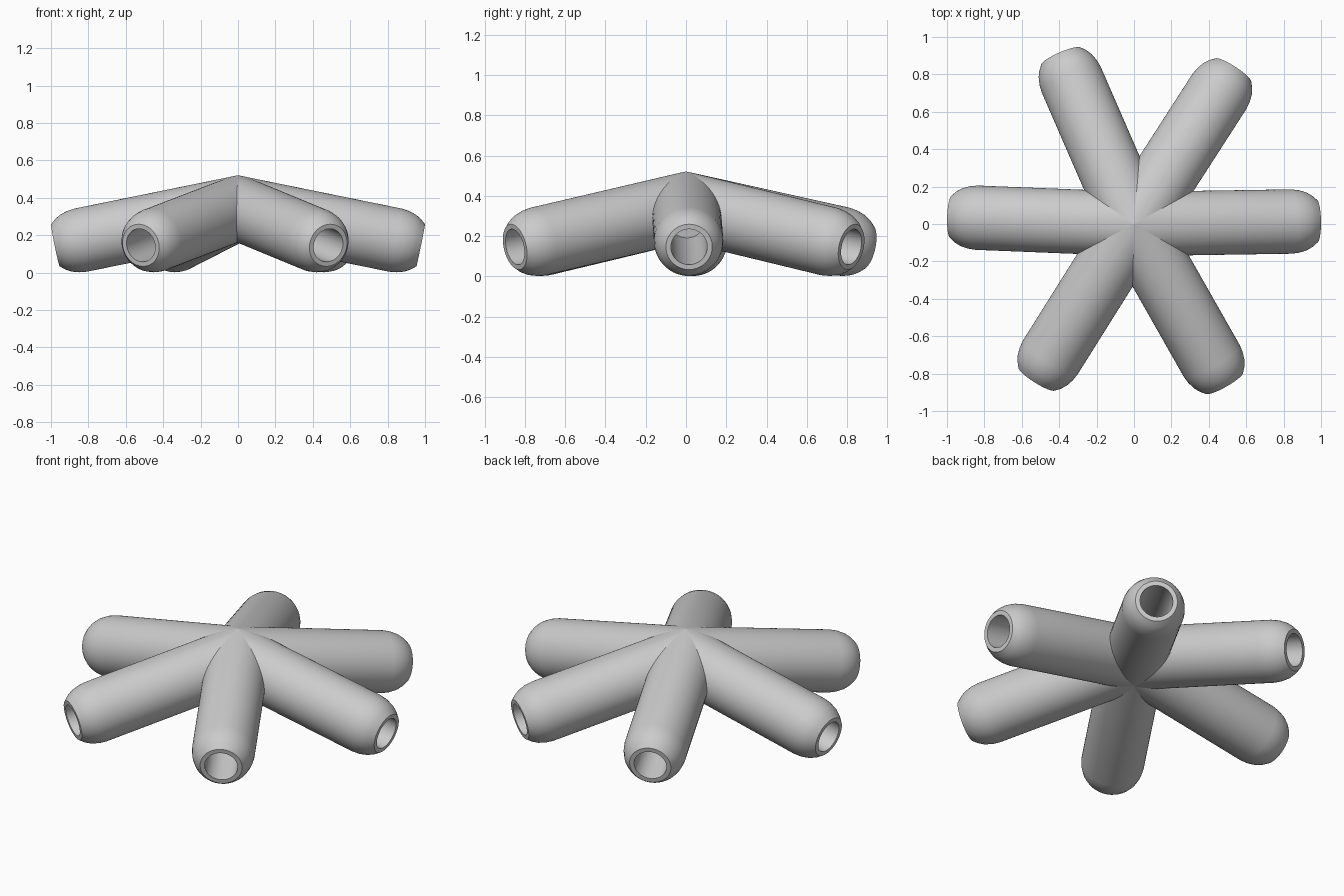
import bpy, bmesh, math
from mathutils import Matrix, Vector

cube = bpy.data.objects.get("Cube")
if cube:
    bpy.data.objects.remove(cube, do_unlink=True)

HUB_Z = 0.345
DROOP = math.radians(11.5)
SIDES = 64
ARMS = [("right_arm_front", 237.9), ("left_arm_front", 299.6), ("left_arm_middle", 0.9),
        ("left_arm_back", 57.2), ("right_arm_back", 113.5), ("right_arm_middle", 177.7)]

# Distance along the arm and radius: outer wall, rounded tip, rim, bore, bore floor
PROFILE = [(-0.2, 0.172), (0.86, 0.172), (0.9, 0.167), (0.94, 0.155), (0.97, 0.138),
           (0.997, 0.115), (0.997, 0.09), (0.33, 0.09)]

grey = bpy.data.materials.new("light_grey")
grey.use_nodes = True
colour = (0.6, 0.6, 0.6, 1)
grey.diffuse_color = colour
grey.node_tree.nodes["Principled BSDF"].inputs["Base Color"].default_value = colour


def clip(bm, angle, side):
    """Cut along the vertical plane at this angle so neighbouring arms meet in a mitre."""
    normal = Vector((-math.sin(angle), math.cos(angle), 0)) * side
    bmesh.ops.bisect_plane(bm, geom=bm.verts[:] + bm.edges[:] + bm.faces[:],
                           plane_co=(0, 0, 0), plane_no=normal, clear_outer=True)


def make_arm(name, before, angle, after):
    bm = bmesh.new()
    # Revolve the tube profile around its own axis
    rings = []
    for along, radius in PROFILE:
        turns = [2 * math.pi * i / SIDES for i in range(SIDES)]
        rings.append([bm.verts.new((along, radius * math.cos(t), radius * math.sin(t)))
                      for t in turns])
    for a, b in zip(rings, rings[1:]):
        for i in range(SIDES):
            j = (i + 1) % SIDES
            bm.faces.new((a[i], a[j], b[j], b[i]))
    bm.faces.new(rings[-1])
    bmesh.ops.recalc_face_normals(bm, faces=bm.faces)
    # Tilt down, swing into place, then mitre against both neighbours
    place = (Matrix.Translation((0, 0, HUB_Z)) @ Matrix.Rotation(angle, 4, "Z")
             @ Matrix.Rotation(DROOP, 4, "Y"))
    bm.transform(place)
    clip(bm, (before + angle) / 2, -1)
    clip(bm, (angle + after) / 2, 1)
    mesh = bpy.data.meshes.new(name)
    bm.to_mesh(mesh)
    bm.free()
    mesh.materials.append(grey)
    obj = bpy.data.objects.new(name, mesh)
    bpy.context.collection.objects.link(obj)
    return obj


# Six arms around the hub
bpy.ops.object.select_all(action="DESELECT")
for i, (name, degrees) in enumerate(ARMS):
    before = degrees - (degrees - ARMS[i - 1][1]) % 360
    after = degrees + (ARMS[(i + 1) % len(ARMS)][1] - degrees) % 360
    arm = make_arm(name, math.radians(before), math.radians(degrees), math.radians(after))
    arm.select_set(True)
    bpy.context.view_layer.objects.active = arm
bpy.ops.object.shade_smooth_by_angle(angle=math.radians(35))
